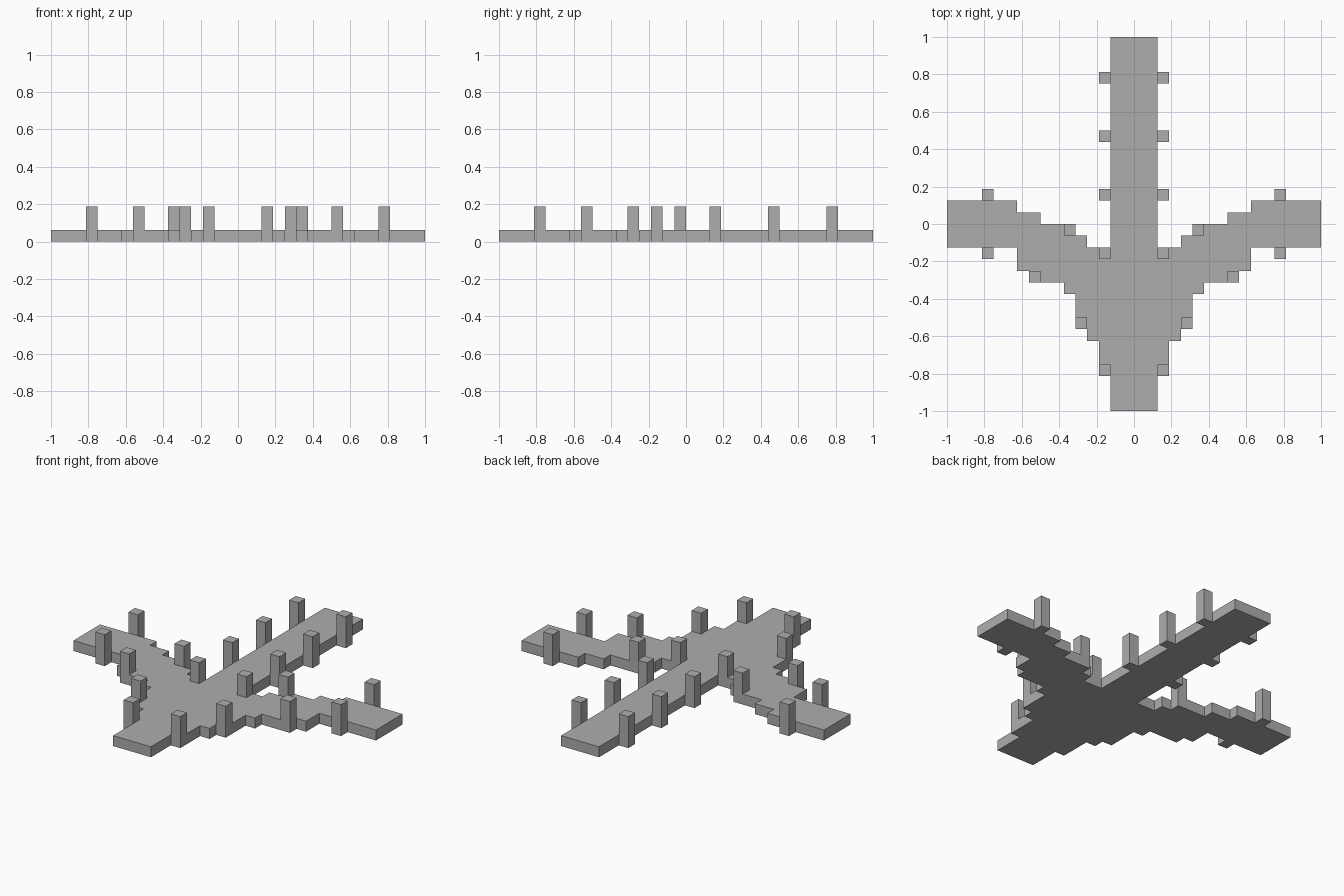
import bpy
import bmesh

cube = bpy.data.objects.get("Cube")
if cube:
    bpy.data.objects.remove(cube, do_unlink=True)

UNIT = 1 / 16        # the whole model sits on a block grid
DECK_TOP = 1
POST_TOP = 3

stone = bpy.data.materials.new("stone_grey")
stone.use_nodes = True
GREY = (0.42, 0.42, 0.42, 1)
stone.diffuse_color = GREY
stone.node_tree.nodes["Principled BSDF"].inputs["Base Color"].default_value = GREY


def prism(name, outline, bottom, top):
    """Extrude a grid outline between two heights."""
    bm = bmesh.new()
    base = bm.faces.new([bm.verts.new((x * UNIT, y * UNIT, bottom * UNIT))
                         for x, y in outline])
    result = bmesh.ops.extrude_face_region(bm, geom=[base], use_keep_orig=True)
    raised = [v for v in result["geom"] if isinstance(v, bmesh.types.BMVert)]
    bmesh.ops.translate(bm, verts=raised, vec=(0, 0, (top - bottom) * UNIT))
    bmesh.ops.recalc_face_normals(bm, faces=bm.faces)
    mesh = bpy.data.meshes.new(name)
    bm.to_mesh(mesh)
    bm.free()
    mesh.materials.append(stone)
    obj = bpy.data.objects.new(name, mesh)
    bpy.context.collection.objects.link(obj)
    return obj


# Deck: left half of the stepped outline, back to front, then mirrored
half = [(2, 16), (2, -2), (4, -2), (4, -1), (6, -1), (6, 0), (8, 0), (8, 1),
        (10, 1), (10, 2), (16, 2), (16, -2), (10, -2), (10, -4), (8, -4),
        (8, -5), (6, -5), (6, -6), (5, -6), (5, -8), (4, -8), (4, -10),
        (3, -10), (3, -12), (2, -12), (2, -16)]
prism("deck", half + [(-x, y) for x, y in reversed(half)], 0, DECK_TOP)

# Railing posts: inner front corner of each block, and its lower end
posts = {
    "rear_post": (2, 12, 0),
    "middle_post": (2, 7, 0),
    "inner_post": (2, 2, 0),
    "junction_post": (2, -3, DECK_TOP),
    "arm_back_inner_post": (5, -1, 0),
    "arm_back_outer_post": (12, 2, 0),
    "arm_front_outer_post": (12, -3, 0),
    "arm_front_inner_post": (8, -5, 0),
    "corner_post": (4, -9, 0),
    "front_post": (2, -13, 0),
}
for name, (x, y, bottom) in posts.items():
    for side, sign in (("left", 1), ("right", -1)):
        square = [(sign * (x + dx), y + dy)
                  for dx, dy in ((0, 0), (1, 0), (1, 1), (0, 1))]
        prism(f"{side}_{name}", square, bottom, POST_TOP)
